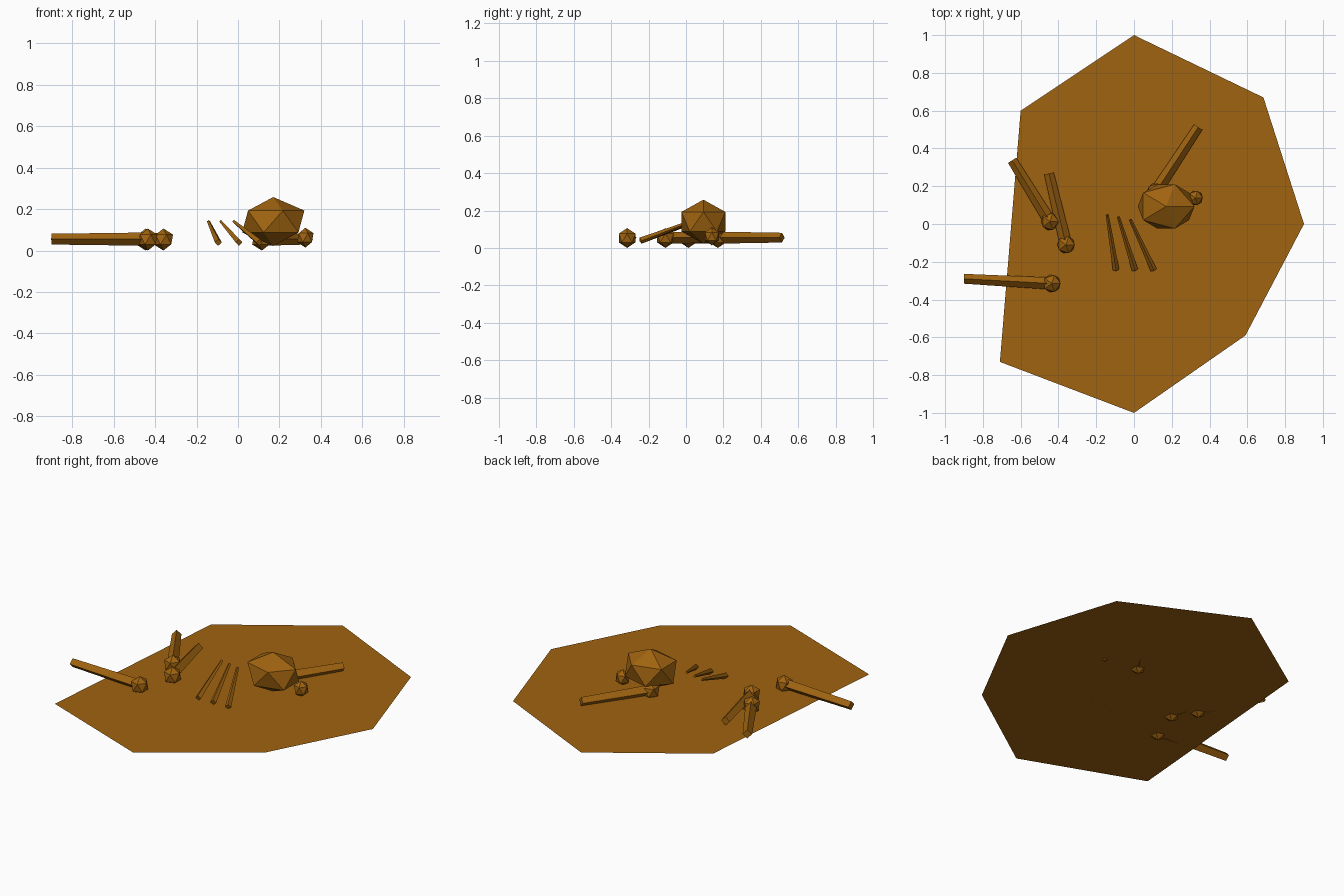
import bpy
import bmesh
from mathutils import Matrix, Vector

cube = bpy.data.objects.get("Cube")
if cube:
    bpy.data.objects.remove(cube, do_unlink=True)

# One earthy brown for everything
brown = bpy.data.materials.new("earth_brown")
brown.use_nodes = True
colour = (0.35, 0.125, 0.005, 1)
brown.diffuse_color = colour
brown.node_tree.nodes["Principled BSDF"].inputs["Base Color"].default_value = colour


def finish(name, bm):
    mesh = bpy.data.meshes.new(name)
    bm.to_mesh(mesh)
    bm.free()
    mesh.materials.append(brown)
    obj = bpy.data.objects.new(name, mesh)
    bpy.context.collection.objects.link(obj)
    return obj


def rock(name, centre, size):
    bm = bmesh.new()
    bmesh.ops.create_icosphere(bm, subdivisions=1, radius=1)
    bmesh.ops.scale(bm, vec=size, verts=bm.verts)
    bmesh.ops.translate(bm, vec=centre, verts=bm.verts)
    return finish(name, bm)


def bar(name, start, end, r_start, r_end):
    # Tapered four-sided bar with an edge on top
    start, end = Vector(start), Vector(end)
    axis = end - start
    turn = axis.to_track_quat('Z', 'Y').to_matrix().to_4x4()
    place = Matrix.Translation((start + end) / 2) @ turn
    bm = bmesh.new()
    bmesh.ops.create_cone(bm, cap_ends=True, segments=4, radius1=r_start,
                          radius2=r_end, depth=axis.length, matrix=place)
    return finish(name, bm)


# Flat ground patch
outline = [(0, 1), (-0.6, 0.6), (-0.71, -0.73), (0, -1),
           (0.59, -0.59), (0.9, 0), (0.685, 0.67)]
bm = bmesh.new()
bm.faces.new([bm.verts.new((x, y, 0.025)) for x, y in outline])
finish("ground", bm)

# Boulder and the pebble beside it
rock("boulder", (0.17, 0.093, 0.14), (0.168, 0.138, 0.118))
rock("pebble", (0.325, 0.138, 0.062), (0.044, 0.044, 0.048))

# Sticks, each with a round knob at its inner end
sticks = {
    "front_stick": ((-0.435, -0.315), (-0.9, -0.29)),
    "back_stick": ((-0.445, 0.013), (-0.645, 0.337)),
    "middle_stick": ((-0.36, -0.11), (-0.45, 0.267)),
    "boulder_stick": ((0.115, 0.17), (0.34, 0.513)),
}
for name, (knob, tip) in sticks.items():
    rock(name + "_knob", (*knob, 0.053), (0.052, 0.052, 0.053))
    bar(name, (*knob, 0.055), (*tip, 0.055), 0.032, 0.026)

# Row of slanted spikes, thick at the ground
spikes = [((-0.095, -0.243), (-0.142, 0.05)),
          ((0.005, -0.243), (-0.083, 0.038)),
          ((0.104, -0.243), (-0.02, 0.024))]
for i, (low, high) in enumerate(spikes):
    bar(f"spike_{i + 1}", (*low, 0.039), (*high, 0.14), 0.017, 0.008)
